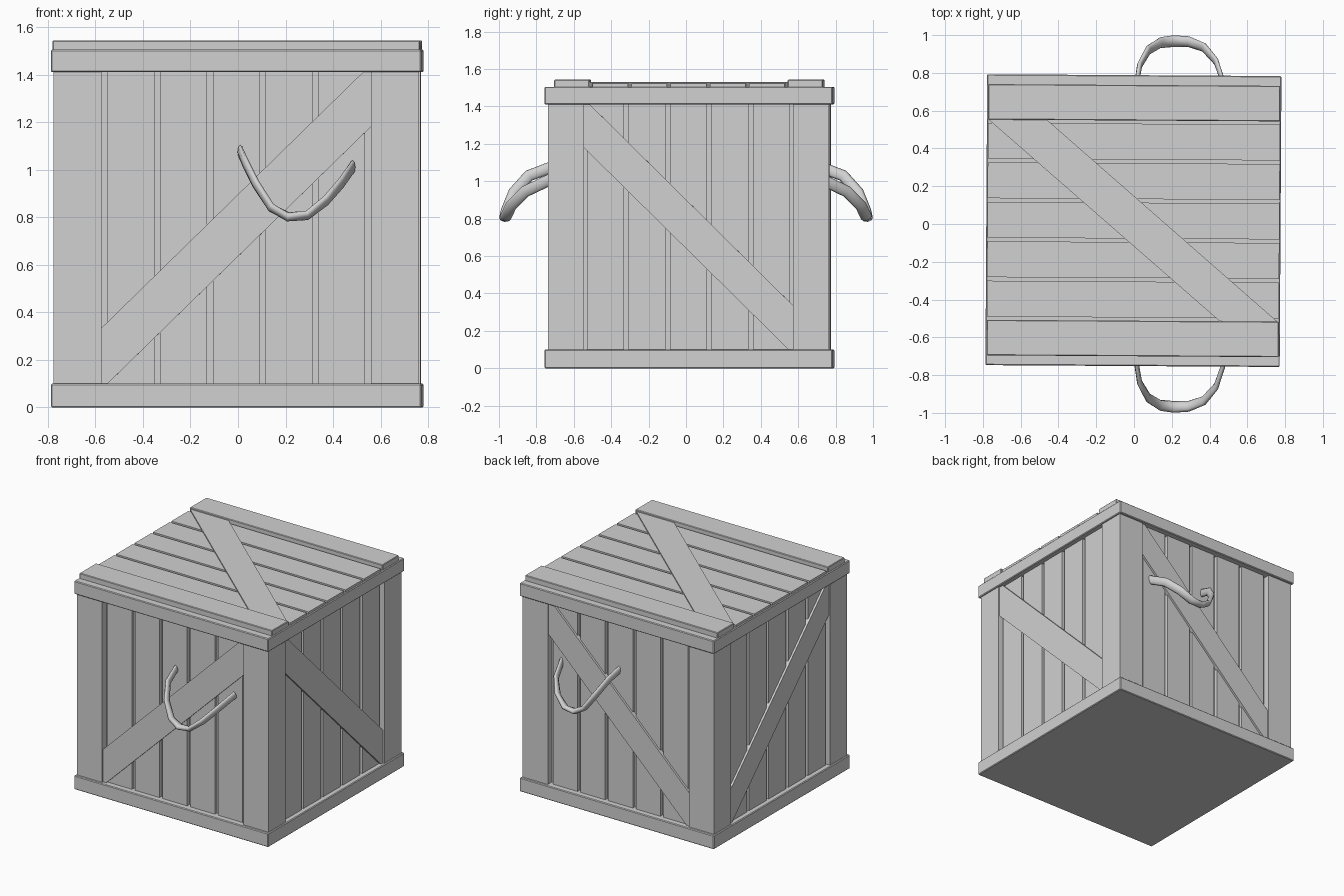
import bpy, bmesh, math
from mathutils import Vector

if "Cube" in bpy.data.objects:
    bpy.data.objects.remove(bpy.data.objects["Cube"], do_unlink=True)

grey = bpy.data.materials.new("plain grey")
grey.use_nodes = True
GREY = (0.64, 0.64, 0.64, 1)
grey.diffuse_color = GREY
grey.node_tree.nodes["Principled BSDF"].inputs["Base Color"].default_value = GREY

HX, HY = 0.768, 0.752        # half size across the corner posts
INNER_X, INNER_Y = 0.566, 0.56
LOW, HIGH, RIM_TOP = 0.1, 1.41, 1.505


def finish(name, bm):
    bmesh.ops.recalc_face_normals(bm, faces=bm.faces)
    mesh = bpy.data.meshes.new(name)
    bm.to_mesh(mesh)
    bm.free()
    mesh.materials.append(grey)
    obj = bpy.data.objects.new(name, mesh)
    bpy.context.collection.objects.link(obj)
    return obj


def board(name, outline, axis, lo, hi, bevel=0):
    """Flat board: a 2D outline extruded along one axis from lo to hi."""
    place = {"x": lambda u, v, d: (d, u, v),
             "y": lambda u, v, d: (u, d, v),
             "z": lambda u, v, d: (u, v, d)}[axis]
    bm = bmesh.new()
    a = [bm.verts.new(place(u, v, lo)) for u, v in outline]
    b = [bm.verts.new(place(u, v, hi)) for u, v in outline]
    bm.faces.new(a)
    bm.faces.new(b)
    for i in range(len(a)):
        j = (i + 1) % len(a)
        bm.faces.new((a[i], a[j], b[j], b[i]))
    obj = finish(name, bm)
    obj.location = (-0.003, 0.018, 0)
    obj.rotation_euler.z = math.radians(-0.35)
    if bevel:
        mod = obj.modifiers.new("edge", "BEVEL")
        mod.width = bevel
        mod.segments = 1
    return obj


def rect(u0, u1, v0, v1):
    return [(u0, v0), (u1, v0), (u1, v1), (u0, v1)]


# Core, rims
board("inner_box", rect(0.05 - HX, HX - 0.05, 0.05 - HY, HY - 0.05), "z", 0.05, 1.45)
for name, lo, hi in (("bottom_rim", 0, LOW), ("top_rim", HIGH, RIM_TOP)):
    board(name, rect(-0.779, 0.779, -0.77, 0.77), "z", lo, hi, 0.005)

# Corner posts
for sx in (-1, 1):
    for sy in (-1, 1):
        xs = sorted((sx * INNER_X, sx * HX))
        ys = sorted((sy * INNER_Y, sy * HY))
        board("corner_post", rect(*xs, *ys), "z", LOW, HIGH)

# Wall slats and diagonal braces
for axis, depth, inner, flip in (("y", HY, INNER_X, 1), ("x", HX, INNER_Y, -1)):
    brace = [(-inner, LOW), (-inner, 0.335), (inner - 0.033, HIGH),
             (inner, HIGH), (inner, 1.18), (0.025 - inner, LOW)]
    brace = [(u * flip, v) for u, v in brace]
    for side in (-1, 1):
        for i in range(-2, 3):
            c = i * 0.2215
            lo, hi = sorted((side * (depth - 0.06), side * (depth - 0.025)))
            board("wall_slat", rect(c - 0.0985, c + 0.0985, LOW, HIGH), axis, lo, hi)
        lo, hi = sorted((side * (depth - 0.04), side * (depth - 0.01)))
        board("wall_brace", brace, axis, lo, hi)

# Lid slats, battens and brace
for i in range(-2, 3):
    c = i * 0.209
    board("lid_slat", rect(-0.773, 0.773, c - 0.095, c + 0.095), "z", RIM_TOP - 0.01, 1.522)
for side in (-1, 1):
    ys = sorted((side * 0.53, side * 0.718))
    board("lid_batten", rect(-0.773, 0.773, *ys), "z", RIM_TOP - 0.01, 1.543, 0.004)
board("lid_brace", [(-0.77, 0.53), (-0.46, 0.53), (0.765, -0.53), (0.46, -0.53)],
      "z", RIM_TOP, 1.531)

# Drooping handles: x, outward distance, height along the path
path = [(0.01, 0.72, 1.075), (0.03, 0.84, 1.03), (0.075, 0.92, 0.94),
        (0.14, 0.96, 0.84), (0.21, 0.968, 0.802), (0.29, 0.965, 0.807),
        (0.37, 0.935, 0.87), (0.435, 0.86, 0.945), (0.482, 0.72, 1.012)]
SIDES = 8
for name, sy in (("front_handle", -1), ("back_handle", 1)):
    pts = [Vector((x, sy * y, z)) for x, y, z in path]
    last = len(pts) - 1
    bm = bmesh.new()
    rings = []
    for i, p in enumerate(pts):
        t = (pts[min(i + 1, last)] - pts[max(i - 1, 0)]).normalized()
        mid = 1 - abs(2 * i / last - 1)
        a = math.radians(20 + 65 * mid)
        wide = Vector((0, sy * math.sin(a), math.cos(a)))
        wide = (wide - t * wide.dot(t)).normalized()
        thin = t.cross(wide)
        r = 0.012 + 0.008 * mid
        ring = []
        for k in range(SIDES):
            w = math.tau * k / SIDES
            ring.append(bm.verts.new(p + wide * 0.031 * math.cos(w) + thin * r * math.sin(w)))
        rings.append(ring)
    for r0, r1 in zip(rings, rings[1:]):
        for k in range(SIDES):
            n = (k + 1) % SIDES
            bm.faces.new((r0[k], r0[n], r1[n], r1[k])).smooth = True
    bm.faces.new(rings[0])
    bm.faces.new(rings[-1])
    finish(name, bm)
